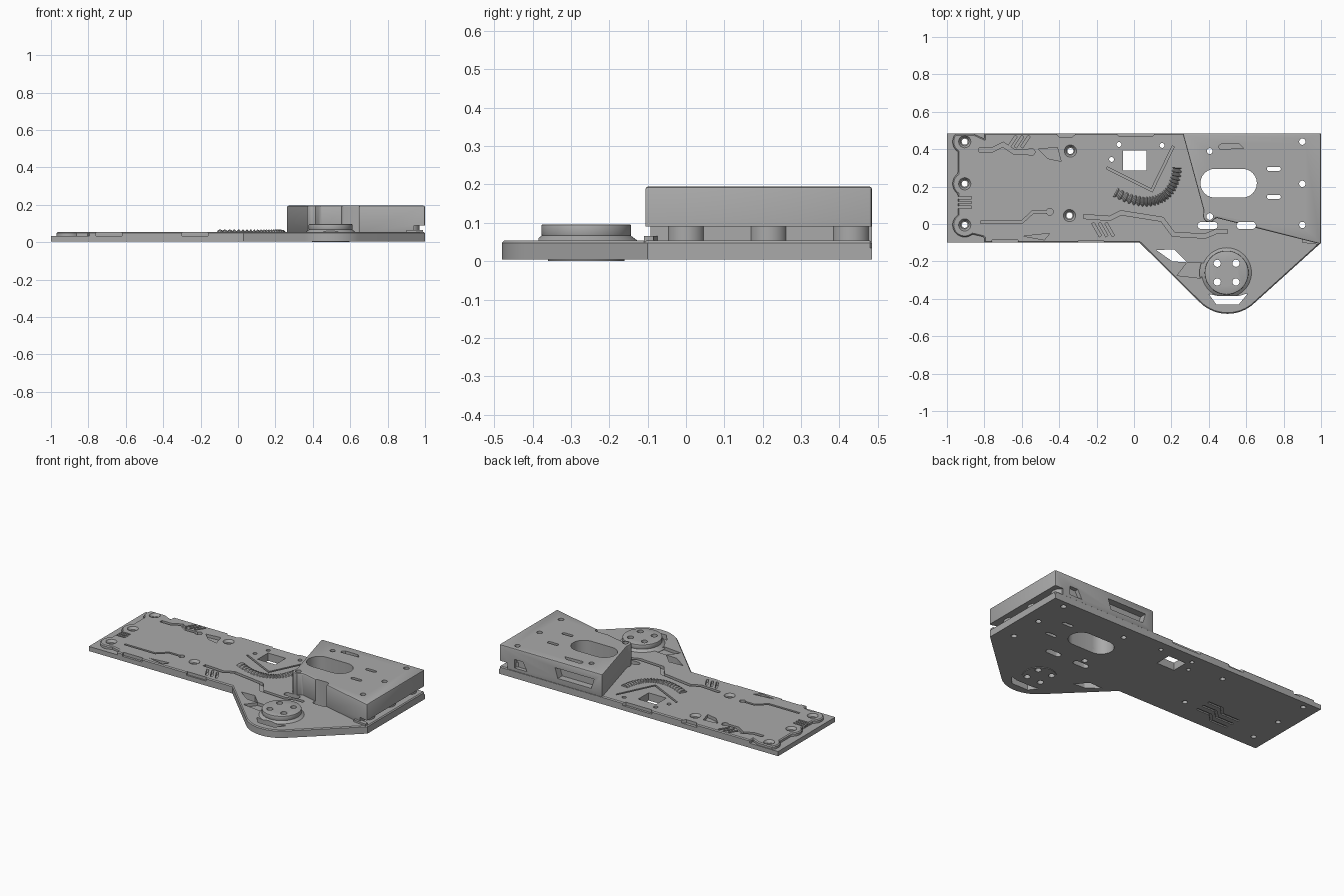
import bpy, bmesh, math
from mathutils import Vector

if "Cube" in bpy.data.objects:
    bpy.data.objects.remove(bpy.data.objects["Cube"])

mat = bpy.data.materials.new("grey_plastic")
mat.diffuse_color = (0.4, 0.4, 0.4, 1)
mat.use_nodes = True
mat.node_tree.nodes["Principled BSDF"].inputs["Base Color"].default_value = mat.diffuse_color


def add_prism(bm, pts, z0, z1, top=None):
    """Extruded outline; top may give a different upper outline."""
    lo = [bm.verts.new((x, y, z0)) for x, y in pts]
    hi = [bm.verts.new((x, y, z1)) for x, y in (top or pts)]
    n = len(pts)
    bm.faces.new(lo[::-1])
    bm.faces.new(hi)
    for i in range(n):
        j = (i + 1) % n
        bm.faces.new((lo[i], lo[j], hi[j], hi[i]))


def finish(name, bm):
    bmesh.ops.recalc_face_normals(bm, faces=bm.faces)
    me = bpy.data.meshes.new(name)
    bm.to_mesh(me)
    bm.free()
    ob = bpy.data.objects.new(name, me)
    bpy.context.collection.objects.link(ob)
    me.materials.append(mat)
    return ob


def prisms(name, items):
    bm = bmesh.new()
    for it in items:
        add_prism(bm, *it)
    return finish(name, bm)


def apply_mods(ob):
    dg = bpy.context.evaluated_depsgraph_get()
    me = bpy.data.meshes.new_from_object(ob.evaluated_get(dg))
    ob.modifiers.clear()
    ob.data = me


def bevel(ob, w, seg=2):
    m = ob.modifiers.new("edge", 'BEVEL')
    m.width, m.segments, m.limit_method, m.angle_limit = w, seg, 'ANGLE', math.radians(50)
    apply_mods(ob)


def cut(ob, items):
    c = prisms("cutter", items)
    c.hide_render = True
    m = ob.modifiers.new("cut", 'BOOLEAN')
    m.operation, m.solver, m.object, m.use_self = 'DIFFERENCE', 'EXACT', c, True
    apply_mods(ob)
    bpy.data.objects.remove(c)


def arc(cx, cy, r, a0, a1, n=16):
    return [(cx + r * math.cos(math.radians(a0 + (a1 - a0) * i / n)),
             cy + r * math.sin(math.radians(a0 + (a1 - a0) * i / n))) for i in range(n + 1)]


def circle(cx, cy, r, n=24):
    return arc(cx, cy, r, 0, 360, n)[:-1]


def slot(x0, x1, cy, r):
    return arc(x1 - r, cy, r, -90, 90, 12) + arc(x0 + r, cy, r, 90, 270, 12)


def rect(x0, x1, y0, y1):
    return [(x0, y0), (x1, y0), (x1, y1), (x0, y1)]


def strip(path, w):
    """Constant width outline around an open path."""
    p = [Vector(q) for q in path]
    left, right = [], []
    for i, q in enumerate(p):
        a = (q - p[i - 1]).normalized() if i else (p[1] - q).normalized()
        b = (p[i + 1] - q).normalized() if i < len(p) - 1 else a
        t = (a + b).normalized()
        nrm = Vector((-t.y, t.x)) * (w / 2 / max(0.5, t.dot(a)))
        left.append(tuple(q + nrm))
        right.append(tuple(q - nrm))
    return right + left[::-1]


Z0, ZB, ZA, ZT = 0.004, 0.034, 0.054, 0.195
lobe = [(0.03, -0.10)] + arc(0.5, -0.27, 0.21, 225, 315, 24) + [(0.99, -0.11)]

# Openings that pass through every layer
screws = [(-0.905, 0.44), (-0.905, 0.215), (-0.905, -0.005), (-0.34, 0.39), (-0.345, 0.045)]
holes = [(p, 0.016) for p in screws]
holes += [((-0.08, 0.425), 0.013), ((-0.12, 0.345), 0.013), ((0.15, 0.42), 0.013), ((0.405, 0.39), 0.016),
          ((0.405, 0.04), 0.018), ((0.9, 0.44), 0.017), ((0.9, 0.215), 0.017), ((0.9, -0.005), 0.017)]
hub = (0.495, -0.26)
holes += [((hub[0] + a * 0.05, hub[1] + b * 0.05), 0.019) for a in (-1, 1) for b in (-1, 1)]
openings = [circle(*p, r) for p, r in holes]
openings += [rect(-0.06, 0.067, 0.287, 0.393), slot(0.355, 0.657, 0.218, 0.077),
             slot(0.71, 0.785, 0.295, 0.011), slot(0.71, 0.785, 0.145, 0.011),
             slot(0.34, 0.447, -0.008, 0.019), slot(0.548, 0.652, -0.008, 0.019),
             [(0.12, -0.14), (0.215, -0.135), (0.285, -0.205), (0.205, -0.20)],
             [(0.40, -0.375), (0.44, -0.43), (0.56, -0.43), (0.61, -0.37), (0.56, -0.385), (0.45, -0.385)]]
through = [(o, -0.1, 0.4) for o in openings]

# Base plate with shallow grooves underneath
base = prisms("base_plate", [([(-1, -0.10)] + lobe + [(1, -0.10), (1, 0.485), (-1, 0.485)], Z0, ZB)])
cut(base, through)
cut(base, [(strip([(-0.72, y), (-0.6, y), (-0.55, y + 0.05), (-0.45, y + 0.05)], 0.015), -0.1, 0.012)
           for y in (-0.02, 0.03, 0.08)])

# Armour layer: scalloped around the end screws, carved with channels
end = [(-0.80, 0.485), (-0.80, 0.455)] + arc(-0.905, 0.44, 0.065, 40, 235)
end += arc(-0.905, 0.215, 0.065, 125, 235) + arc(-0.905, -0.005, 0.065, 125, 310) + [(-0.80, -0.07)]
end = [(x, min(y, 0.48)) if i else (x, y) for i, (x, y) in enumerate(end)]
armour = prisms("armour_layer", [([(-0.80, -0.10)] + lobe + [(1, -0.10), (1, 0.485)] + end, ZB - 0.006, ZA)])
bevel(armour, 0.006, 1)
cut(armour, through)
channels = [
    strip([(-0.83, 0.395), (-0.76, 0.395), (-0.70, 0.425), (-0.64, 0.385), (-0.55, 0.385)], 0.022),
    circle(-0.55, 0.385, 0.02),
    strip([(-0.82, 0.01), (-0.60, 0.01), (-0.54, 0.065), (-0.46, 0.065)], 0.014),
    circle(-0.45, 0.065, 0.018),
    [(-0.51, 0.40), (-0.41, 0.41), (-0.39, 0.335), (-0.46, 0.35)],
    [(-0.59, -0.065), (-0.45, -0.05), (-0.48, -0.085)],
    [(-0.43, 0.5), (-0.40, 0.465), (-0.33, 0.465), (-0.29, 0.5)],
    [(-0.11, 0.5), (-0.08, 0.47), (0.10, 0.47), (0.13, 0.5)],
    rect(-0.76, -0.62, -0.12, -0.085), rect(-0.30, -0.16, -0.12, -0.09),
    strip([(-0.27, 0.04), (-0.13, 0.03), (-0.07, 0.06), (0.15, 0.025), (0.21, -0.055),
           (0.38, -0.065), (0.44, -0.04), (0.50, -0.04)], 0.022),
    strip([(-0.145, 0.30), (0.095, 0.18), (0.21, 0.415)], 0.012),
    [(0.23, -0.275), (0.285, -0.205), (0.38, -0.21), (0.36, -0.29)]]
channels += [strip([(-0.67 + i * 0.035, 0.41), (-0.63 + i * 0.035, 0.47)], 0.014) for i in range(3)]
channels += [strip([(-0.22 + i * 0.035, 0.005), (-0.18 + i * 0.035, -0.065)], 0.014) for i in range(3)]
channels += [rect(-0.95, -0.87, y - 0.006, y + 0.006) for y in (0.09, 0.115, 0.14)]
cut(armour, [(c, ZB - 0.02, 0.1) for c in channels])
# Countersinks around the plate screws
cut(armour, [(circle(*p, 0.022), ZB + 0.004, ZA + 0.002, circle(*p, 0.034)) for p in screws])

# Raised housing with a rounded front corner, end slot and rear windows
outline = [(0.26, 0.485), (0.372, 0.075)] + arc(0.405, 0.045, 0.036, 165, 285, 10)
outline += [(0.44, 0.033), (1, -0.108), (1, 0.485)]
housing = prisms("housing", [(outline, ZA - 0.01, ZT)])
bevel(housing, 0.008)
cut(housing, through)
cut(housing, [(rect(0.94, 1.1, -0.2, 0.6), 0.03, 0.09),
              ([(0.45, 0.415), (0.47, 0.43), (0.56, 0.43), (0.585, 0.405), (0.46, 0.40)], 0.165, 0.3),
              (rect(0.34, 0.58, 0.44, 0.6), 0.085, 0.15, rect(0.32, 0.60, 0.44, 0.6)),
              (rect(0.80, 0.89, 0.46, 0.6), 0.07, 0.125, rect(0.83, 0.89, 0.46, 0.6))])

# Screw posts seen inside the end slot
posts = prisms("slot_posts", [(circle(0.92, y, 0.05), ZB, 0.1) for y in (0.43, 0.215, 0.0)])
cut(posts, through)

# Hub: flared foot, round cap and underside pad
foot = prisms("hub_foot", [(circle(*hub, 0.145, 48), 0.045, 0.07, circle(*hub, 0.112, 48))])
cap = prisms("hub_cap", [(circle(*hub, 0.117, 48), 0.066, 0.096)])
bevel(cap, 0.004)
pad = prisms("hub_pad", [(circle(*hub, 0.10, 48), 0.0, 0.02)])
for part in (foot, cap, pad):
    cut(part, through)

# Low wall lip at the front right end
prisms("front_lip", [([(0.90, -0.10), (0.99, -0.11), (0.99, -0.085), (0.90, -0.065)], 0.04, 0.066)])

# Ribbed hose lying on the plate
bm = bmesh.new()
ctrl = [Vector(p) for p in ((-0.10, 0.17), (0.10, 0.06), (0.22, 0.14), (0.23, 0.30))]
N, S, rings = 88, 12, []
for i in range(N + 1):
    t = i / N
    u = 1 - t
    p = ctrl[0] * u**3 + ctrl[1] * 3 * u * u * t + ctrl[2] * 3 * u * t * t + ctrl[3] * t**3
    d = ((ctrl[1] - ctrl[0]) * u * u + (ctrl[2] - ctrl[1]) * 2 * u * t + (ctrl[3] - ctrl[2]) * t * t).normalized()
    r = 0.029 if i % 4 < 2 else 0.021
    rings.append([bm.verts.new((p.x - d.y * r * math.cos(a), p.y + d.x * r * math.cos(a),
                                0.045 + 0.75 * r * math.sin(a)))
                  for a in (2 * math.pi * k / S for k in range(S))])
for a, b in zip(rings, rings[1:]):
    for k in range(S):
        bm.faces.new((a[k], a[(k + 1) % S], b[(k + 1) % S], b[k]))
bm.faces.new(rings[0])
bm.faces.new(rings[-1])
finish("ribbed_hose", bm)

# Smooth curved walls while keeping edges crisp
for ob in bpy.context.scene.objects:
    ob.select_set(True)
    bpy.context.view_layer.objects.active = ob
bpy.ops.object.shade_smooth_by_angle(angle=math.radians(30))
